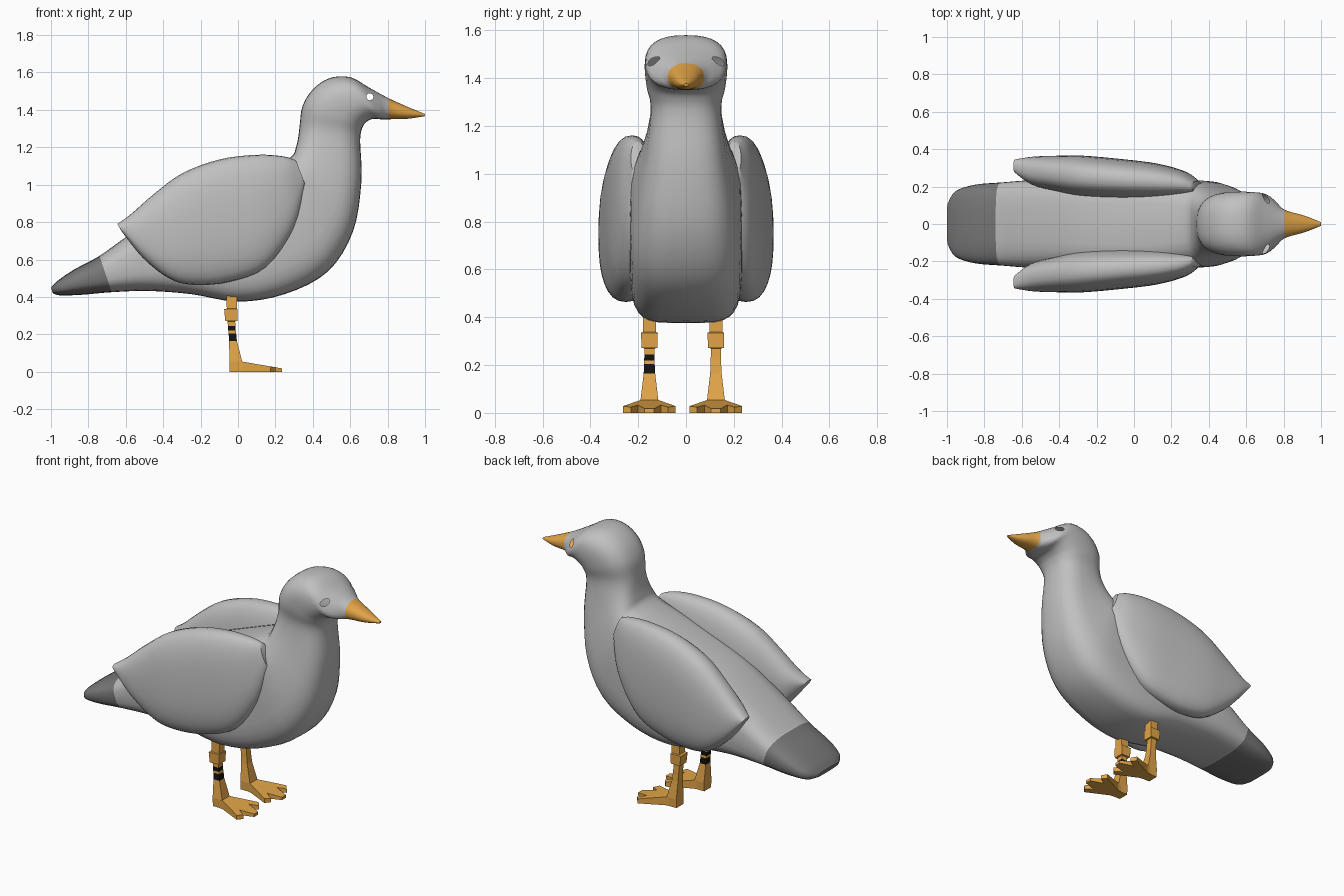
import bpy
import bmesh
from math import cos, sin, pi, radians
from mathutils import Vector

default_cube = bpy.data.objects.get("Cube")
if default_cube:
    bpy.data.objects.remove(default_cube, do_unlink=True)


def make_material(name, color):
    mat = bpy.data.materials.new(name)
    mat.use_nodes = True
    rgba = (*color, 1.0)
    mat.diffuse_color = rgba
    for node in mat.node_tree.nodes:
        if node.type == "BSDF_PRINCIPLED":
            node.inputs["Base Color"].default_value = rgba
    return mat


GREY = make_material("plumage grey", (.53, .53, .53))
DARK = make_material("tail dark grey", (.19, .19, .19))
ORANGE = make_material("beak orange", (.77, .38, .065))
BLACK = make_material("band black", (.006, .006, .006))


def finish(bm, name, materials, smooth):
    """Turn a bmesh into a named object with its materials and shading."""
    bmesh.ops.recalc_face_normals(bm, faces=bm.faces[:])
    mesh = bpy.data.meshes.new(name)
    bm.to_mesh(mesh)
    bm.free()
    for mat in materials:
        mesh.materials.append(mat)
    obj = bpy.data.objects.new(name, mesh)
    bpy.context.collection.objects.link(obj)
    if smooth:
        smooth_object(obj)
    return obj


def activate(obj):
    bpy.ops.object.select_all(action="DESELECT")
    obj.select_set(True)
    bpy.context.view_layer.objects.active = obj


def smooth_object(obj):
    activate(obj)
    bpy.ops.object.shade_smooth_by_angle(angle=radians(50))


def spline_rows(rows, steps):
    """Run a smooth curve through every column of a section table."""
    result = []
    last = len(rows) - 1
    for i in range(last):
        a, b, c, d = (rows[max(0, min(last, i + k))] for k in (-1, 0, 1, 2))
        for s in range(steps):
            t = s / steps
            result.append([
                q + t * ((r - p) + t * ((2*p - 5*q + 4*r - w) + t * (3*(q - r) + w - p))) / 2
                for p, q, r, w in zip(a, b, c, d)])
    result.append(rows[last])
    return result


def loft(rings):
    """Skin a list of closed point rings and cap both ends."""
    bm = bmesh.new()
    loops = [[bm.verts.new(p) for p in ring] for ring in rings]
    count = len(loops[0])
    for low, high in zip(loops, loops[1:]):
        for i in range(count):
            j = (i + 1) % count
            bm.faces.new((low[i], low[j], high[j], high[i]))
    bm.faces.new(loops[0])
    bm.faces.new(loops[-1])
    return bm


def soft_power(value, exponent):
    return abs(value) ** exponent * (1 if value >= 0 else -1)


def section(top, bottom, y, half_width, roundness, count=32):
    """Rounded-box ring hung between a top and a bottom point (x, z)."""
    ring = []
    for i in range(count):
        angle = 2 * pi * i / count
        u = soft_power(cos(angle), roundness)
        v = (soft_power(sin(angle), roundness) + 1) / 2
        x = bottom[0] + (top[0] - bottom[0]) * v
        z = bottom[1] + (top[1] - bottom[1]) * v
        ring.append((x, y + half_width * u, z))
    return ring


# Body, neck, head and beak: top x, top z, bottom x, bottom z, half width, roundness
BODY = [
    (-1, .45, -.99, .42, .11, .7),
    (-.96, .49, -.95, .408, .175, .7),
    (-.87, .55, -.83, .412, .21, .7),
    (-.74, .62, -.68, .425, .222, .65),
    (-.57, .74, -.48, .432, .235, .6),
    (-.3, .91, -.25, .415, .235, .5),
    (0, 1.03, 0, .375, .235, .45),
    (.18, 1.1, .25, .415, .235, .5),
    (.285, 1.15, .48, .535, .23, .6),
    (.31, 1.2, .615, .75, .2, .65),
    (.323, 1.26, .66, 1.02, .165, .7),
    (.33, 1.32, .653, 1.24, .148, .75),
    (.345, 1.42, .67, 1.315, .165, .75),
    (.4, 1.51, .7, 1.345, .172, .75),
    (.49, 1.57, .73, 1.352, .172, .8),
    (.6, 1.575, .76, 1.35, .163, .8),
    (.7, 1.52, .785, 1.35, .125, .85),
    (.8, 1.465, .815, 1.35, .075, .9),
    (.91, 1.415, .91, 1.353, .045, .9),
    (1, 1.378, .998, 1.366, .01, 1),
]
bm = loft([section(r[0:2], r[2:4], 0, r[4], r[5]) for r in spline_rows(BODY, 4)])

# Cut clean colour borders at the tail and the beak
tail_point, tail_way = Vector((-.74, 0, .62)), Vector((-3, 0, -1)).normalized()
beak_point, beak_way = Vector((.805, 0, 1.4)), Vector((1, 0, 0))
for index, point, way in ((1, tail_point, tail_way), (2, beak_point, beak_way)):
    bmesh.ops.bisect_plane(bm, geom=bm.verts[:] + bm.edges[:] + bm.faces[:],
                           plane_co=point, plane_no=way, dist=.0005)
    for face in bm.faces:
        if (face.calc_center_median() - point).dot(way) > 0 and abs(face.calc_center_median().x) > .6:
            face.material_index = index
body = finish(bm, "body", [GREY, DARK, ORANGE], False)

# Eyes: open round holes through the hollow head
EYE_X, EYE_Z = .705, 1.47
bpy.ops.mesh.primitive_cylinder_add(vertices=16, radius=.019, depth=1,
                                    location=(EYE_X, 0, EYE_Z), rotation=(pi / 2, 0, 0))
cutter = bpy.context.object
cutter.name = "eye_cutter"
cutter.hide_render = True
cut = body.modifiers.new("eye holes", "BOOLEAN")
cut.operation = "DIFFERENCE"
cut.object = cutter
activate(body)
bpy.ops.object.modifier_apply(modifier=cut.name)
bpy.data.objects.remove(cutter, do_unlink=True)
bm = bmesh.new()
bm.from_mesh(body.data)
tunnel = []
for face in bm.faces:
    c = face.calc_center_median()
    if abs(c.y) < .08 and (Vector((c.x, c.z)) - Vector((EYE_X, EYE_Z))).length < .03:
        tunnel.append(face)
bmesh.ops.delete(bm, geom=tunnel, context="FACES")
bm.to_mesh(body.data)
bm.free()
smooth_object(body)

# Folded wings: top x, top z, bottom x, bottom z, centre y, half width
WING = [
    (.31, 1.13, .36, 1, .2, .03),
    (.24, 1.152, .3, .77, .215, .065),
    (.1, 1.16, .15, .56, .228, .095),
    (-.1, 1.135, -.05, .48, .24, .108),
    (-.3, 1.06, -.24, .465, .255, .11),
    (-.45, .95, -.37, .5, .27, .095),
    (-.57, .845, -.51, .61, .285, .075),
    (-.645, .79, -.625, .755, .31, .035),
]
for side, label in ((1, "left"), (-1, "right")):
    rings = [section(r[0:2], r[2:4], side * r[4], r[5], .8) for r in spline_rows(WING, 4)]
    finish(loft(rings), label + "_wing", [GREY], True)

# Square-sectioned legs: z, back x, front x, half width
LEG = [
    (0, -.045, .024, .035),
    (.055, -.045, .022, .037),
    (.165, -.048, -.006, .024),
    (.205, -.05, -.01, .022),
    (.22, -.052, -.012, .022),
    (.245, -.054, -.014, .021),
    (.27, -.056, -.015, .021),
    (.271, -.068, -.004, .033),
    (.335, -.074, -.002, .035),
    (.338, -.06, -.006, .027),
    (.46, -.062, -.004, .027),
]
BANDS = ((.165, .205), (.22, .245))
# Half outline of the webbed foot, from heel to middle toe
FOOT = [(0, .035), (.03, .04), (.175, .11), (.2, .078), (.15, .048), (.235, .02)]

for y, label in ((.125, "left"), (-.153, "right")):
    rings = [[(a, y - w, z), (b, y - w, z), (b, y + w, z), (a, y + w, z)] for z, a, b, w in LEG]
    bm = loft(rings)
    if label == "right":
        for face in bm.faces:
            height = face.calc_center_median().z
            if any(low < height < high for low, high in BANDS):
                face.material_index = 1
    finish(bm, label + "_leg", [ORANGE, BLACK], False)

    outline = FOOT + [(x, -w) for x, w in reversed(FOOT)]
    sole = [(x, y + w, 0) for x, w in outline]
    upper = [(x, y + w, .058 - .17 * x) for x, w in outline]
    finish(loft([sole, upper]), label + "_foot", [ORANGE], False)
